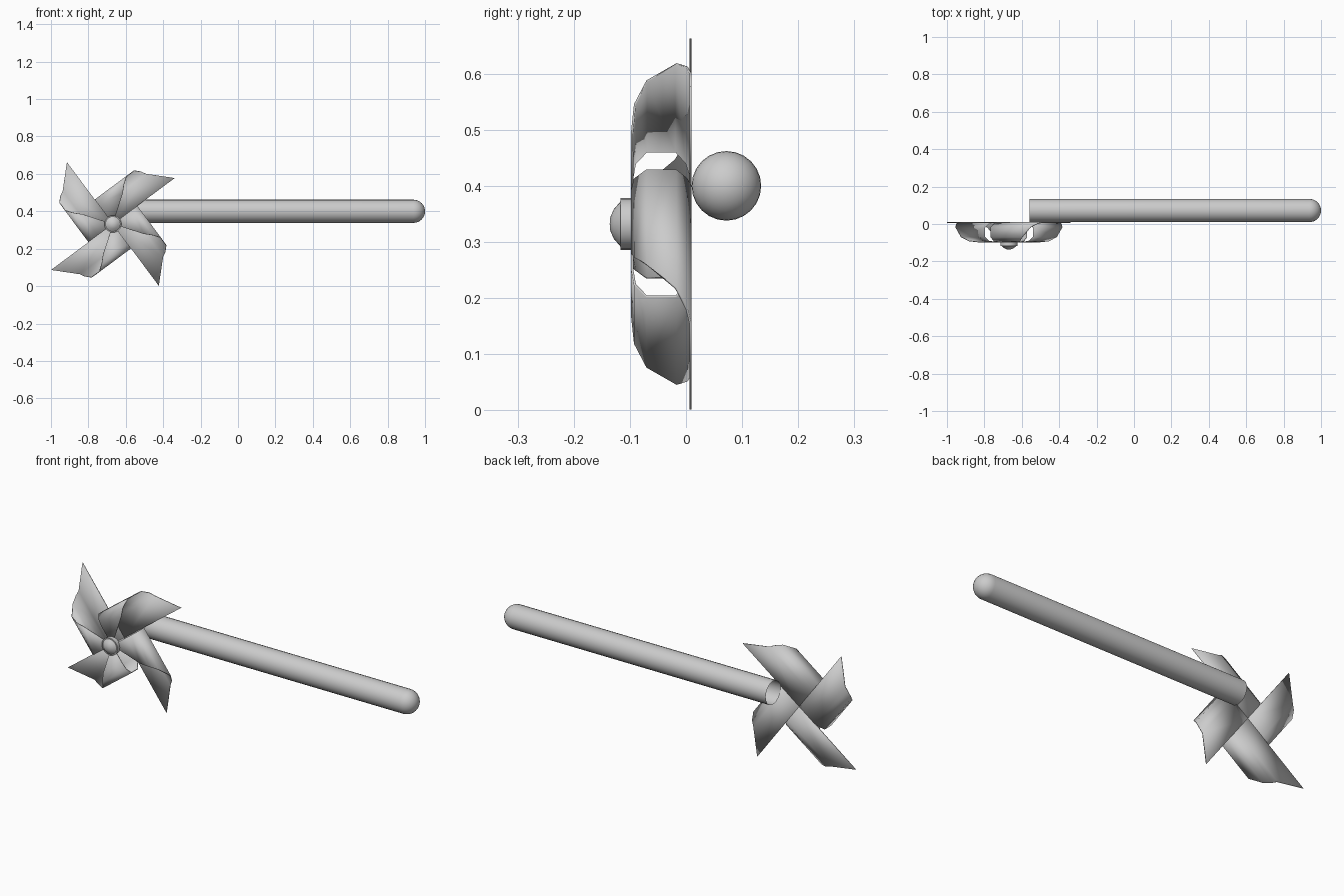
import bpy, bmesh, math
from mathutils import Vector

cube = bpy.data.objects.get("Cube")
if cube:
    bpy.data.objects.remove(cube, do_unlink=True)

grey = bpy.data.materials.new("light grey")
grey.use_nodes = True
grey.diffuse_color = (0.6, 0.6, 0.6, 1)
grey.node_tree.nodes["Principled BSDF"].inputs["Base Color"].default_value = (0.6, 0.6, 0.6, 1)

HUB = Vector((-0.669, 0, 0.332))


def finish(name, bm, angle):
    """Turn the bmesh into a named, smooth shaded object."""
    bmesh.ops.remove_doubles(bm, verts=bm.verts, dist=1e-5)
    bmesh.ops.recalc_face_normals(bm, faces=bm.faces)
    mesh = bpy.data.meshes.new(name)
    bm.to_mesh(mesh)
    bm.free()
    mesh.materials.append(grey)
    obj = bpy.data.objects.new(name, mesh)
    bpy.context.collection.objects.link(obj)
    bpy.ops.object.select_all(action='DESELECT')
    obj.select_set(True)
    bpy.context.view_layer.objects.active = obj
    bpy.ops.object.shade_smooth_by_angle(angle=math.radians(angle))
    return obj


def lathe(name, profile, axis, centre, steps=24, angle=40):
    """Revolve (position along axis, radius) points about an axis."""
    bm = bmesh.new()
    axis = Vector(axis)
    side = Vector((0, 0, 1))
    verts = [bm.verts.new(axis * a + side * r) for a, r in profile]
    edges = [bm.edges.new(pair) for pair in zip(verts, verts[1:])]
    bmesh.ops.spin(bm, geom=verts + edges, cent=(0, 0, 0), axis=axis,
                   angle=math.tau, steps=steps, use_merge=True)
    bmesh.ops.translate(bm, verts=bm.verts, vec=centre)
    return finish(name, bm, angle)


# Stick: open tube at the wheel end, round at the other
R = 0.062
dome = [(1 - R + R * math.sin(t), R * math.cos(t))
        for t in (i * math.pi / 16 for i in range(8))]
lathe("stick", [(-0.56, R)] + dome + [(1, 0)], (1, 0, 0), (0, 0.072, 0.4))

# Pin: a short disc with a domed head
lathe("pin", [(-0.094, 0), (-0.094, 0.046), (-0.117, 0.046), (-0.117, 0.040),
              (-0.129, 0.026), (-0.135, 0.012), (-0.136, 0)],
      (0, 1, 0), HUB)

# Blade curl: offset across the blade, depth, and length along the blade
CURL = [(0, 0.008, 0.412), (0.11, 0.008, 0.302), (0.135, 0.001, 0.288),
        (0.161, -0.018, 0.262), (0.161, -0.07, 0.21), (0.135, -0.091, 0.175),
        (0.10, -0.096, 0.14), (0, -0.096, 0)]


def blade(index):
    turn = math.radians(36.6 + 90 * index)
    along = Vector((math.cos(turn), 0, math.sin(turn)))
    across = Vector((-math.sin(turn), 0, math.cos(turn)))
    bm = bmesh.new()
    rows = []
    for v, y, u in CURL:
        base = HUB + across * v + Vector((0, y, 0))
        inner = bm.verts.new(base)
        outer = bm.verts.new(base + along * u) if u else inner
        rows.append((inner, outer))
    for (a, b), (c, d) in zip(rows, rows[1:]):
        bm.faces.new((a, b, d, c) if c != d else (a, b, d))
    obj = finish(f"blade_{index + 1}", bm, 65)
    paper = obj.modifiers.new("paper thickness", 'SOLIDIFY')
    paper.thickness = 0.004
    paper.offset = 0


for i in range(4):
    blade(i)
